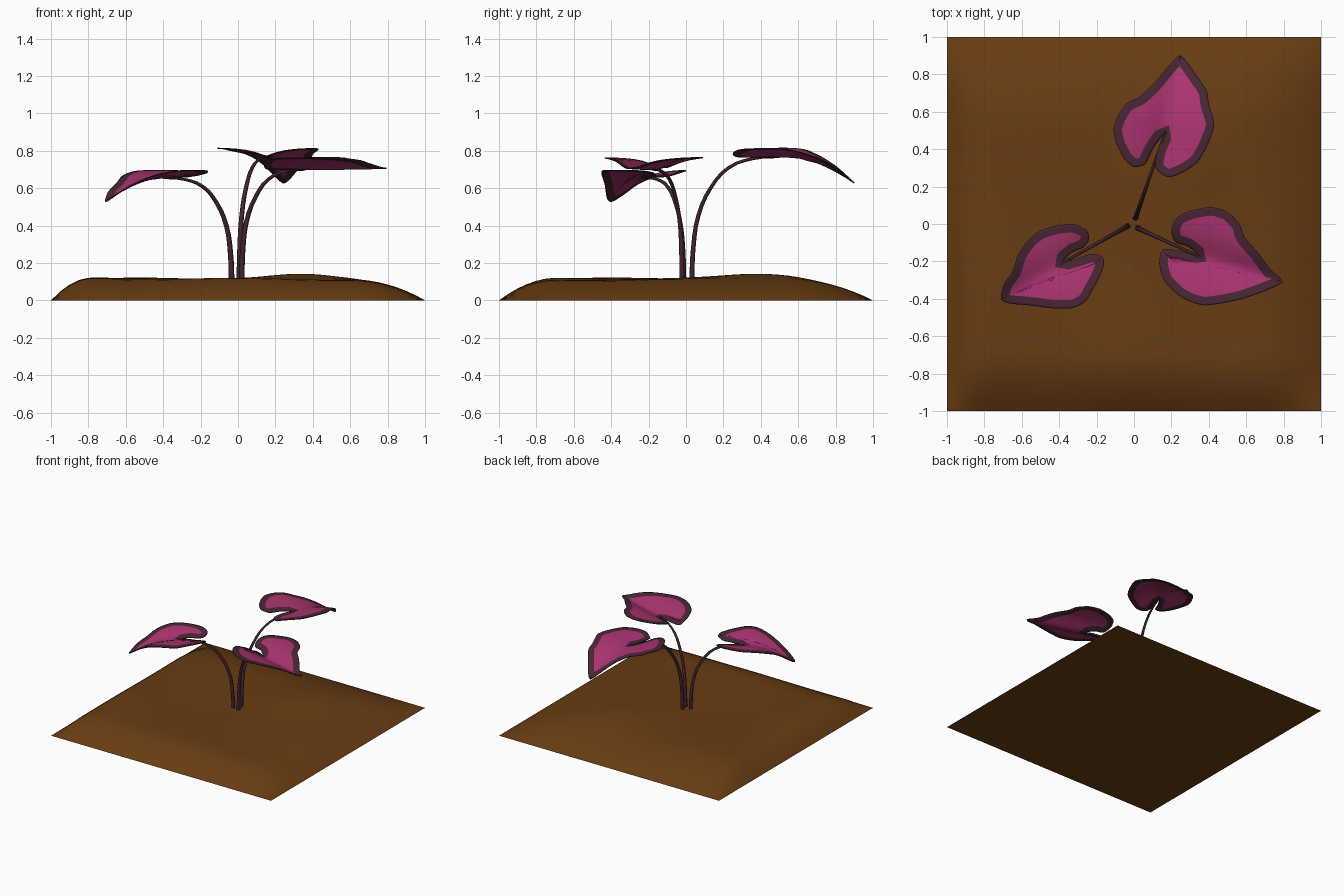
import bpy, bmesh, math
from mathutils import Vector

if "Cube" in bpy.data.objects:
    bpy.data.objects.remove(bpy.data.objects["Cube"])


def material(name, rgb):
    m = bpy.data.materials.new(name)
    m.diffuse_color = (*rgb, 1)
    m.use_nodes = True
    m.node_tree.nodes["Principled BSDF"].inputs["Base Color"].default_value = m.diffuse_color
    return m


SOIL = material("brown soil", (0.14, 0.046, 0.006))
PINK = material("magenta leaf", (0.40, 0.034, 0.16))
MARGIN = material("dark purple leaf margin", (0.064, 0.019, 0.033))
STEM = material("dark purple stem", (0.052, 0.017, 0.028))


def finish(bm, name, mats):
    me = bpy.data.meshes.new(name)
    bm.to_mesh(me)
    bm.free()
    for m in mats:
        me.materials.append(m)
    for p in me.polygons:
        p.use_smooth = True
    ob = bpy.data.objects.new(name, me)
    bpy.context.collection.objects.link(ob)
    return ob


# Soil: gently lumpy mound with sloping borders and a flat underside
def ease(d, width):
    k = min(max(d / width, 0), 1)
    return 1 - (1 - k) ** 2


def soil_height(x, y):
    border = ease(x + 1, .22) * ease(1 - x, .42) * ease(y + 1, .32) * ease(1 - y, .48)
    lumps = .115 + .025 * math.exp(-((x - .35) ** 2 + (y - .4) ** 2) / .06)
    lumps += .007 * math.sin(5 * x + 2 * y) * math.cos(4 * y - 2 * x)
    return lumps * border


bm = bmesh.new()
bmesh.ops.create_grid(bm, x_segments=40, y_segments=40, size=1)
for v in bm.verts:
    v.co.z = soil_height(v.co.x, v.co.y)
rim = [e for e in bm.edges if e.is_boundary]
bmesh.ops.contextual_create(bm, geom=rim)
bmesh.ops.recalc_face_normals(bm, faces=bm.faces)
soil = finish(bm, "soil", [SOIL])
bpy.context.view_layer.objects.active = soil
soil.select_set(True)
bpy.ops.object.shade_smooth_by_angle(angle=math.radians(20))
soil.select_set(False)


# Leaf: heart outline with an inset margin, folded at the midrib and drooping at the tip
def smooth_outline(pts, n=3):
    out = []
    for i in range(len(pts)):
        p0, p1, p2, p3 = [Vector(pts[(i + k) % len(pts)]) for k in (-1, 0, 1, 2)]
        m1, m2 = (p2 - p0) * .35, (p3 - p1) * .35
        for j in range(n):
            t = j / n
            out.append(p1 * (2 * t**3 - 3 * t**2 + 1) + m1 * (t**3 - 2 * t**2 + t)
                       + p2 * (3 * t**2 - 2 * t**3) + m2 * (t**3 - t**2))
    return out


def leaf(name, pts, attach, droop, raised, lobe):
    ax, ay, az = attach
    axis = (Vector(pts[0]) - Vector((ax, ay))).normalized()
    bm = bmesh.new()
    face = bm.faces.new([bm.verts.new((p.x, p.y, 0)) for p in smooth_outline(pts)])
    face.normal_update()
    if face.normal.z < 0:
        face.normal_flip()
    ring = bmesh.ops.inset_region(bm, faces=[face], thickness=.045,
                                  use_boundary=True, use_even_offset=False)
    for f in ring["faces"]:
        f.material_index = 1
    bmesh.ops.triangulate(bm, faces=[f for f in bm.faces if len(f.verts) > 4])
    bmesh.ops.subdivide_edges(bm, edges=bm.edges[:], cuts=3, use_grid_fill=True)
    for v in bm.verts:
        d = Vector((v.co.x - ax, v.co.y - ay))
        s = d.dot(axis)
        t = d.x * axis.y - d.y * axis.x
        v.co.z = az + raised * t * t / (t * t + .008)
        v.co.z += droop * s * s if s > 0 else -lobe * s
    ob = finish(bm, name, [PINK, MARGIN])
    mod = ob.modifiers.new("thickness", 'SOLIDIFY')
    mod.thickness = .006
    mod.offset = 0


# Stem: tapered tube rising from the soil and arching out to the leaf
ARCH = [(0, -.12), (0, 0), (.015, .25), (.075, .52), (.22, .75), (.42, .91), (.7, .985), (1, 1)]


def stem(name, base, attach):
    cu = bpy.data.curves.new(name, 'CURVE')
    cu.dimensions = '3D'
    cu.bevel_depth = .017
    cu.bevel_resolution = 1
    cu.use_fill_caps = True
    cu.resolution_u = 3
    sp = cu.splines.new('BEZIER')
    sp.bezier_points.add(len(ARCH) - 1)
    for i, (f, h) in enumerate(ARCH):
        p = sp.bezier_points[i]
        p.co = (base[0] + f * (attach[0] - base[0]), base[1] + f * (attach[1] - base[1]),
                .12 + h * (attach[2] - .12))
        p.handle_left_type = p.handle_right_type = 'AUTO'
        p.radius = 1 - .6 * i / (len(ARCH) - 1)
    cu.materials.append(STEM)
    ob = bpy.data.objects.new(name, cu)
    bpy.context.collection.objects.link(ob)
    bpy.ops.object.select_all(action='DESELECT')
    ob.select_set(True)
    bpy.context.view_layer.objects.active = ob
    bpy.ops.object.convert(target='MESH')


LEFT = [(-.71, -.40), (-.695, -.32), (-.65, -.255), (-.62, -.165), (-.565, -.085), (-.50, -.035),
        (-.42, -.01), (-.33, 0), (-.255, -.03), (-.24, -.08), (-.27, -.125), (-.33, -.15),
        (-.385, -.205), (-.29, -.18), (-.225, -.16), (-.17, -.175), (-.16, -.215), (-.185, -.285),
        (-.22, -.35), (-.26, -.415), (-.33, -.45), (-.44, -.45), (-.555, -.435), (-.665, -.425)]
RIGHT = [(.795, -.31), (.73, -.245), (.66, -.15), (.59, -.07), (.565, 0), (.50, .065), (.41, .09),
         (.30, .07), (.23, .035), (.20, -.03), (.22, -.095), (.29, -.12), (.35, -.175),
         (.25, -.145), (.155, -.135), (.135, -.21), (.16, -.30), (.23, -.375), (.30, -.415),
         (.38, -.435), (.49, -.42), (.58, -.40), (.68, -.365)]
BACK = [(.24, .90), (.18, .84), (.10, .745), (.03, .68), (-.04, .645), (-.09, .57), (-.11, .50),
        (-.09, .42), (-.05, .345), (0, .305), (.06, .32), (.10, .40), (.165, .49), (.125, .39),
        (.115, .30), (.18, .25), (.26, .275), (.34, .33), (.39, .415), (.43, .53), (.40, .64),
        (.39, .71), (.33, .80), (.28, .87)]

# name, outline, stem base, leaf attachment, droop, side lift, lobe lift
PLANT = [
    ("left", LEFT, (-.035, -.012), (-.395, -.215, .655), -.95, .045, .03),
    ("right", RIGHT, (.02, -.022), (.36, -.18, .70), .03, .07, .0),
    ("back", BACK, (.008, .032), (.17, .50, .768), -.85, .05, .0),
]
for name, pts, base, attach, droop, raised, lobe in PLANT:
    leaf(name + "_leaf", pts, attach, droop, raised, lobe)
    stem(name + "_stem", base, attach)
